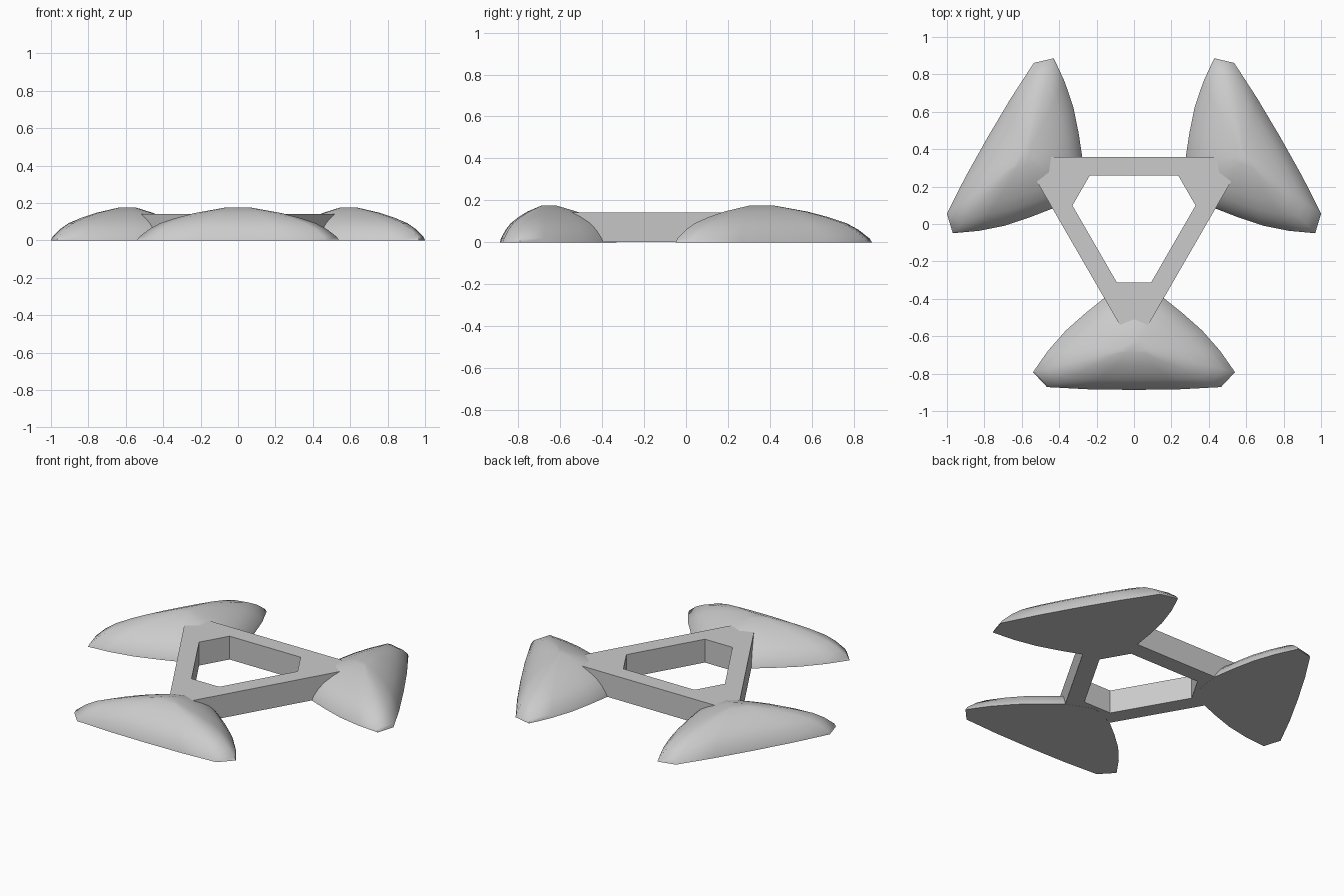
import bpy, bmesh
from math import radians
from mathutils import Matrix

if "Cube" in bpy.data.objects:
    bpy.data.objects.remove(bpy.data.objects["Cube"])

# centre of the three-fold symmetry
PLACE = Matrix.Translation((0, 0.015, 0))


def finish(bm, name, angle=None):
    bmesh.ops.recalc_face_normals(bm, faces=bm.faces[:])
    mesh = bpy.data.meshes.new(name)
    bm.to_mesh(mesh)
    bm.free()
    ob = bpy.data.objects.new(name, mesh)
    bpy.context.collection.objects.link(ob)
    if angle:
        bpy.ops.object.select_all(action='DESELECT')
        ob.select_set(True)
        bpy.context.view_layer.objects.active = ob
        bpy.ops.object.shade_smooth_by_angle(angle=radians(angle))
    return ob


def bridge(bm, a, b):
    n = len(a)
    for i in range(n):
        j = (i + 1) % n
        bm.faces.new((a[i], a[j], b[j], b[i]))


# domed pod: footprint shrinking towards a low apex
half = [(0.24, -0.899), (0.465, -0.887), (0.54, -0.807), (0.46, -0.693),
        (0.365, -0.585), (0.26, -0.492), (0.155, -0.408)]
outline = [(0, -0.902)] + half + [(0, -0.345)] + [(-x, y) for x, y in reversed(half)]
rings = [(1, 0), (0.98, 0.018), (0.88, 0.06), (0.77, 0.092), (0.6, 0.122),
         (0.42, 0.147), (0.12, 0.176)]
APEX_Y = -0.675


def pod(name, turn):
    bm = bmesh.new()
    loops = [[bm.verts.new((x * s, APEX_Y + (y - APEX_Y) * s, z)) for x, y in outline]
             for s, z in rings]
    for a, b in zip(loops, loops[1:]):
        bridge(bm, a, b)
    bm.faces.new(loops[0])
    bm.faces.new(loops[-1])
    bm.transform(PLACE @ Matrix.Rotation(turn, 4, 'Z'))
    finish(bm, name, 60)


for k, name in enumerate(("front_pod", "right_pod", "left_pod")):
    pod(name, radians(120 * k))


# triangular frame with cut corners and a six-sided opening
def hexagon(bm, x, y, z):
    pts = []
    for k in range(3):
        rot = Matrix.Rotation(radians(120 * k), 4, 'Z')
        for sx in (-x, x):
            pts.append(bm.verts.new(PLACE @ rot @ Matrix.Translation((sx, y, z)).to_translation()))
    return pts


bm = bmesh.new()
OUTER, INNER = (0.05, -0.6), (0.092, -0.327)
outer_low, outer_top = hexagon(bm, *OUTER, 0.001), hexagon(bm, *OUTER, 0.142)
inner_low, inner_top = hexagon(bm, *INNER, 0.001), hexagon(bm, *INNER, 0.142)
bridge(bm, outer_low, outer_top)
bridge(bm, outer_top, inner_top)
bridge(bm, inner_top, inner_low)
bridge(bm, inner_low, outer_low)
finish(bm, "triangular_frame")
